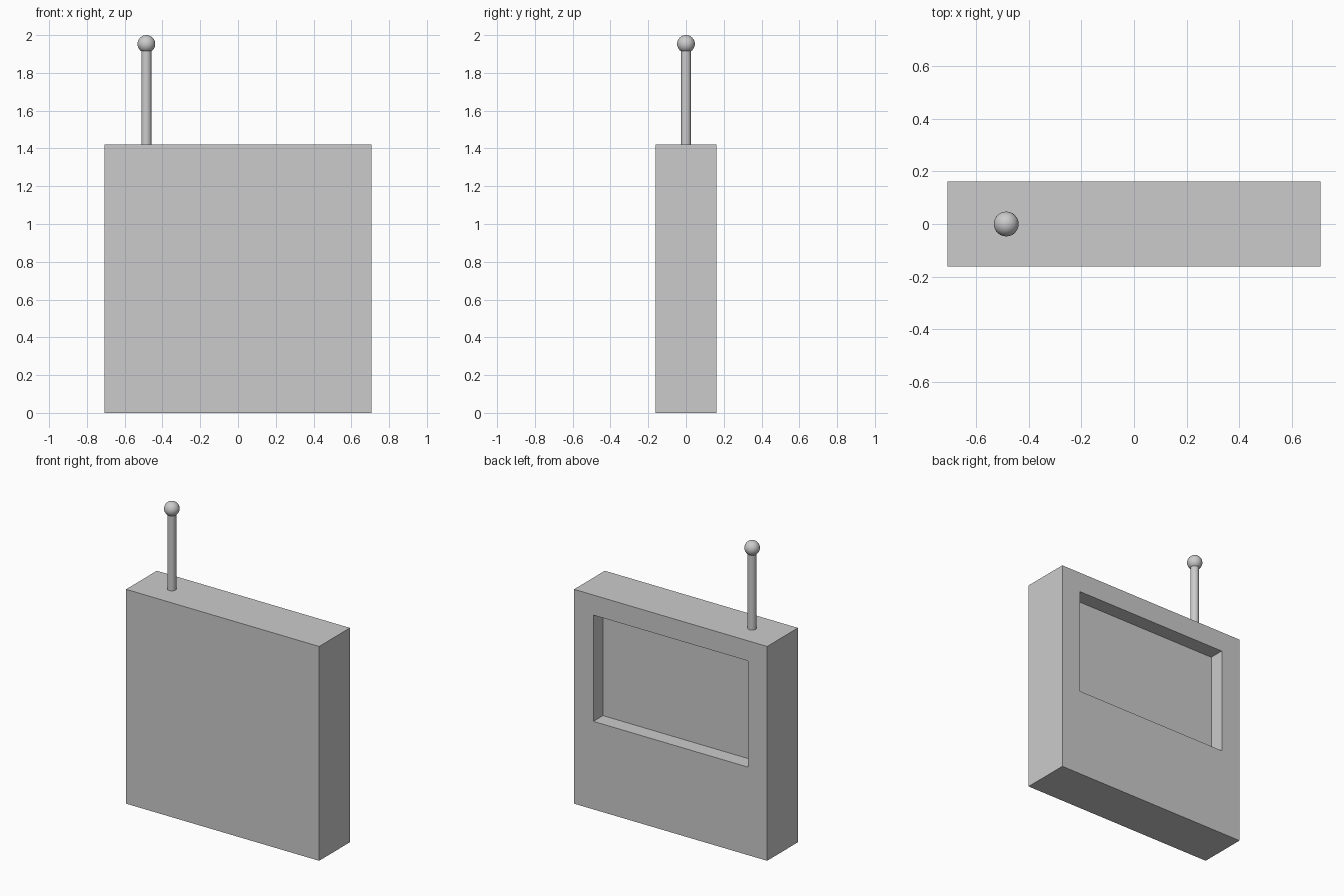
import bpy, bmesh, math
from mathutils import Vector

if "Cube" in bpy.data.objects:
    bpy.data.objects.remove(bpy.data.objects["Cube"])

W, D, H = 1.415, 0.322, 1.42          # casing size
ANT_X, ROD_R, BALL_R = -0.485, 0.027, 0.047


def smooth(obj):
    bpy.ops.object.select_all(action='DESELECT')
    obj.select_set(True)
    bpy.context.view_layer.objects.active = obj
    bpy.ops.object.shade_smooth_by_angle(angle=math.radians(40))


# Casing with a screen recess sunk into the back face
bm = bmesh.new()
bmesh.ops.create_cube(bm, size=1)
for v in bm.verts:
    v.co = Vector((v.co.x * W, v.co.y * D, (v.co.z + 0.5) * H))
back = max(bm.faces, key=lambda f: f.calc_center_median().y)
bmesh.ops.inset_region(bm, faces=[back], thickness=0.05)
for v in back.verts:                   # recess opening
    v.co.x = math.copysign(0.566, v.co.x)
    v.co.z = 1.287 if v.co.z > H / 2 else 0.583
floor = bmesh.ops.extrude_discrete_faces(bm, faces=[back])["faces"][0]
bmesh.ops.translate(bm, verts=floor.verts, vec=(0, -0.10, 0))
bmesh.ops.recalc_face_normals(bm, faces=bm.faces)
mesh = bpy.data.meshes.new("casing")
bm.to_mesh(mesh)
bm.free()
casing = bpy.data.objects.new("casing", mesh)
bpy.context.collection.objects.link(casing)

# Antenna rod, standing on the casing top
rod_top = 2.0 - BALL_R
bpy.ops.mesh.primitive_cylinder_add(vertices=32, radius=ROD_R, depth=rod_top - H,
                                    location=(ANT_X, 0, (rod_top + H) / 2))
rod = bpy.context.object
rod.name = "antenna_rod"
smooth(rod)

# Antenna tip ball
bpy.ops.mesh.primitive_uv_sphere_add(segments=32, ring_count=16, radius=BALL_R,
                                     location=(ANT_X, 0, rod_top))
ball = bpy.context.object
ball.name = "antenna_tip"
smooth(ball)
